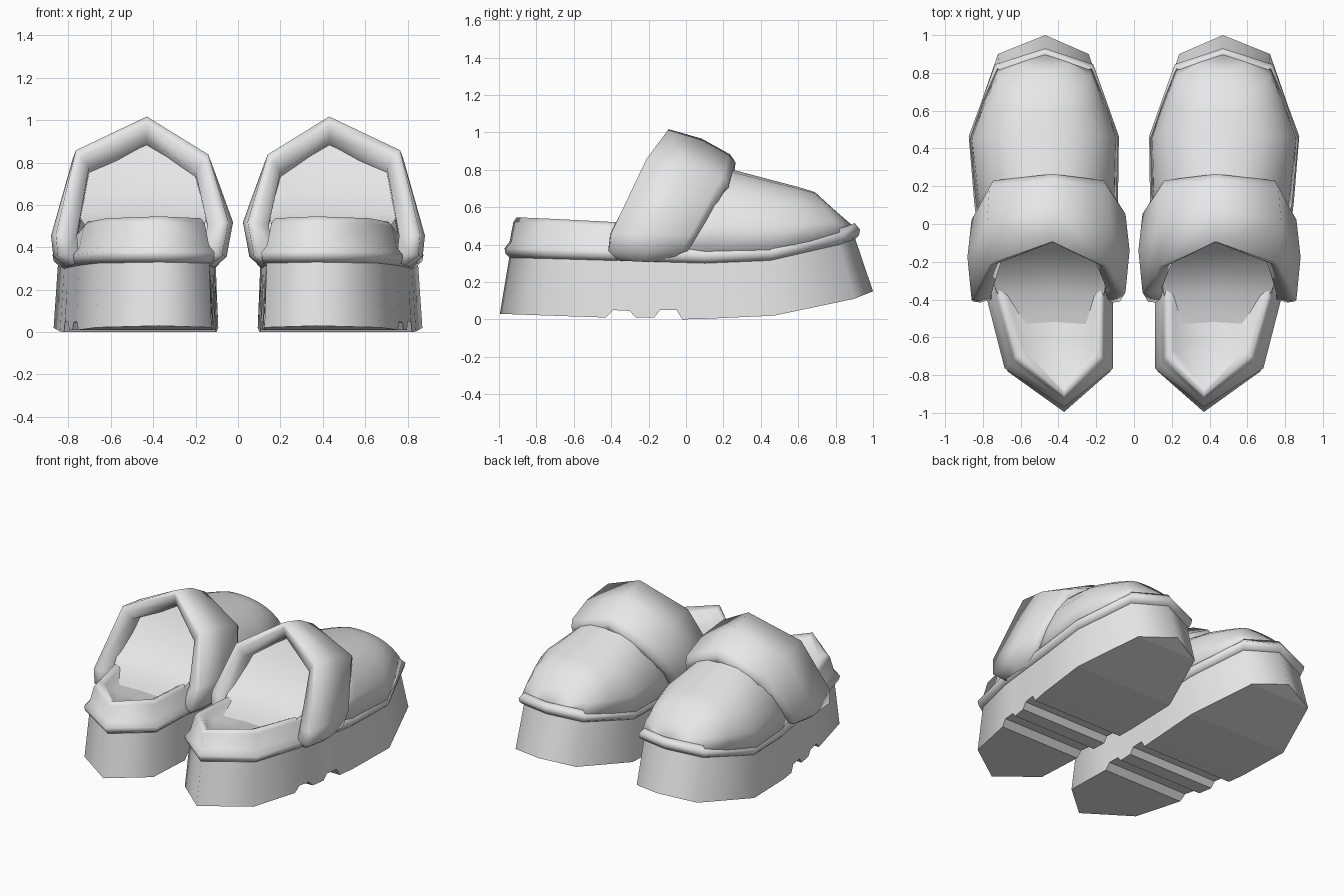
import bpy, bmesh
from math import sin, cos, pi

cube = bpy.data.objects.get("Cube")
if cube:
    bpy.data.objects.remove(cube)

grey = bpy.data.materials.new("light_grey")
grey.use_nodes = True
grey.diffuse_color = (0.8, 0.8, 0.8, 1)
grey.node_tree.nodes["Principled BSDF"].inputs["Base Color"].default_value = (0.8, 0.8, 0.8, 1)


def lerp_table(table, y):
    """Interpolate the rows (y, values...) of a table at y."""
    for a, b in zip(table, table[1:]):
        if y <= b[0]:
            t = (y - a[0]) / (b[0] - a[0])
            return [p + (q - p) * t for p, q in zip(a[1:], b[1:])]
    return list(table[-1][1:])


def make_part(name, side, rings, closed=True, caps=(), flat_ends=False, thickness=0):
    """Skin successive rings of points; caps are filled by strips across the ring."""
    bm = bmesh.new()
    rows = [[bm.verts.new((side * x, y, z)) for x, y, z in r] for r in rings]
    n = len(rows[0])
    for a, b in zip(rows, rows[1:]):
        for i in range(n if closed else n - 1):
            j = (i + 1) % n
            bm.faces.new((a[i], a[j], b[j], b[i]))
    for c in caps:
        r = rows[c]
        for i in range(n // 2):
            # The strips at the two tips are triangles
            bm.faces.new(list(dict.fromkeys((r[i], r[i + 1], r[-i - 1], r[-i]))))
    bmesh.ops.remove_doubles(bm, verts=bm.verts, dist=0.0005)
    bmesh.ops.recalc_face_normals(bm, faces=bm.faces)
    bm.normal_update()
    for f in bm.faces:
        f.smooth = not (flat_ends and abs(f.normal.z) > .4)
    mesh = bpy.data.meshes.new(name)
    bm.to_mesh(mesh)
    bm.free()
    mesh.materials.append(grey)
    ob = bpy.data.objects.new(name, mesh)
    bpy.context.collection.objects.link(ob)
    if thickness:
        mod = ob.modifiers.new("thickness", 'SOLIDIFY')
        mod.thickness, mod.offset = thickness, -1


# Plan outlines: y, inner x, outer x
SOLE = [(-.995, .37, .37), (-.78, .125, .67), (-.4, .12, .76), (.1, .1, .84),
        (.47, .093, .87), (.9, .24, .72), (1, .47, .47)]
RIM = [(-.945, .37, .37), (-.74, .135, .66), (-.4, .135, .75), (.1, .11, .82),
       (.45, .105, .85), (.82, .24, .71), (.905, .47, .47)]
# Height of the lower edge of the band
BAND_Z = [(-.945, .33), (-.74, .325), (-.4, .315), (.1, .3), (.45, .315), (.82, .4), (.905, .43)]
# Height of the foot opening wall above the band
WALL = [(-.945, .2), (-.4, .19), (.1, .12), (.45, .06), (.905, .04)]
# Underside of the sole with its two tread grooves
TREAD = [(-.995, .03), (-.78, .022), (-.43, .01), (-.39, .05), (-.30, .045), (-.27, .01),
         (-.17, .01), (-.14, .05), (-.05, .05), (-.02, 0), (.1, .003), (.47, .02),
         (.9, .11), (1, .15)]
# Lining rising from the footbed to the strap: y, z, inner x, outer x
LINING = [(-.65, .44, .2, .62), (-.5, .475, .18, .67), (-.38, .5, .16, .72), (-.27, .56, .14, .76),
          (-.17, .66, .13, .78), (-.08, .79, .18, .72), (0, .94, .38, .48)]


def ring(outline, ys, height, grow=0):
    """Closed ring around an outline, grown outward, at height(y)."""
    right, left = [], []
    for y in ys:
        a, b = lerp_table(outline, y)
        sy = y + grow * max(-1, min(1, 1.3 * y))
        if b - a < .01:
            right.append((a, sy, height(y)))
        else:
            right.append((b + grow, sy, height(y)))
            left.append((a - grow, sy, height(y)))
    return right + left[::-1]


def to_rim(y):
    """Sole station carried up to the shorter rim."""
    return lerp_table([(s[0], r[0]) for s, r in zip(SOLE, RIM)], y)[0]


def band_z(y):
    return lerp_table(BAND_Z, y)[0]


def wall_z(y, k, drop=0):
    return band_z(y) + lerp_table(WALL, y)[0] * k + drop


def arch(base_y, x0, x1, z0, ridge_y, z1, n=12):
    """Rounded arch leaning from its feet to its ridge."""
    pts = []
    for i in range(n + 1):
        t = pi * i / n
        s = sin(t) ** .85 if 0 < i < n else 0
        c = cos(t)
        x = (x0 + x1) / 2 + (x1 - x0) / 2 * (abs(c) ** .85) * (1 if c > 0 else -1)
        pts.append((x, base_y + (ridge_y - base_y) * s, z0 + (z1 - z0) * s))
    return pts


# Strap: x, z of the outer line, back y, front y, fall towards the toe
STRAP = [(.13, .315, -.37, -.06, 0), (.075, .36, -.42, .01, 0), (.045, .52, -.37, .09, .01),
         (.14, .84, -.23, .23, .11), (.43, 1.02, -.1, .265, .15), (.765, .86, -.22, .23, .11),
         (.86, .46, -.41, .06, .01), (.85, .36, -.42, .01, 0), (.79, .315, -.37, -.06, 0)]
# Strap section: position from back to front, depth under the outer line
SECTION = [(.05, .1), (.01, .04), (.02, 0), (.5, -.022), (.92, 0), (1, .03), (.98, .1), (.5, .1)]


def strap_ring(x, z, yb, yf, fall):
    dx, dz = .44 - x, .45 - z
    d = (dx * dx + dz * dz) ** .5
    return [(x + dx / d * k, yb + (yf - yb) * u, max(z + dz / d * k - fall * u, .305))
            for u, k in SECTION]


for side, label in ((1, "left"), (-1, "right")):
    # Thick platform sole
    ys = [row[0] for row in TREAD]
    bottom = ring(SOLE, ys, lambda y: lerp_table(TREAD, y)[0])
    top = ring(RIM, [to_rim(y) for y in ys], band_z)
    make_part(label + "_sole", side, [bottom, top], caps=(0, 1), flat_ends=True)

    # Bulging band, heel wall and footbed
    ys = [row[0] for row in RIM]
    body = [ring(RIM, ys, band_z),
            ring(RIM, ys, lambda y: band_z(y) + .02, .02),
            ring(RIM, ys, lambda y: band_z(y) + .05, .025),
            ring(RIM, ys, lambda y: band_z(y) + .085, -.002),
            ring(RIM, ys, lambda y: wall_z(y, .95), -.022),
            ring(RIM, ys, lambda y: wall_z(y, 1.08), -.04),
            ring(RIM, ys, lambda y: wall_z(y, 1.02, -.01), -.075),
            ring(RIM, ys, lambda y: wall_z(y, .85, -.02), -.12)]
    make_part(label + "_band_and_footbed", side, body, caps=(0, -1))

    # Lining that closes the foot opening
    lining = [[(x0, y, z), ((x0 + x1) / 2, y + .02, z), (x1, y, z)] for y, z, x0, x1 in LINING]
    make_part(label + "_lining", side, lining, closed=False)

    # Domed toe cover
    cover = [arch(-.12, .13, .79, .36, .08, .845), arch(.1, .095, .835, .36, .25, .80),
             arch(.45, .086, .869, .37, .47, .742), arch(.65, .155, .8, .415, .6, .708),
             arch(.83, .225, .725, .455, .69, .68), arch(.87, .34, .6, .47, .805, .575),
             arch(.91, .47, .47, .485, .91, .485)]
    make_part(label + "_toe_cover", side, cover, closed=False, thickness=.03)

    # Padded strap over the instep
    make_part(label + "_strap", side, [strap_ring(*row) for row in STRAP])
